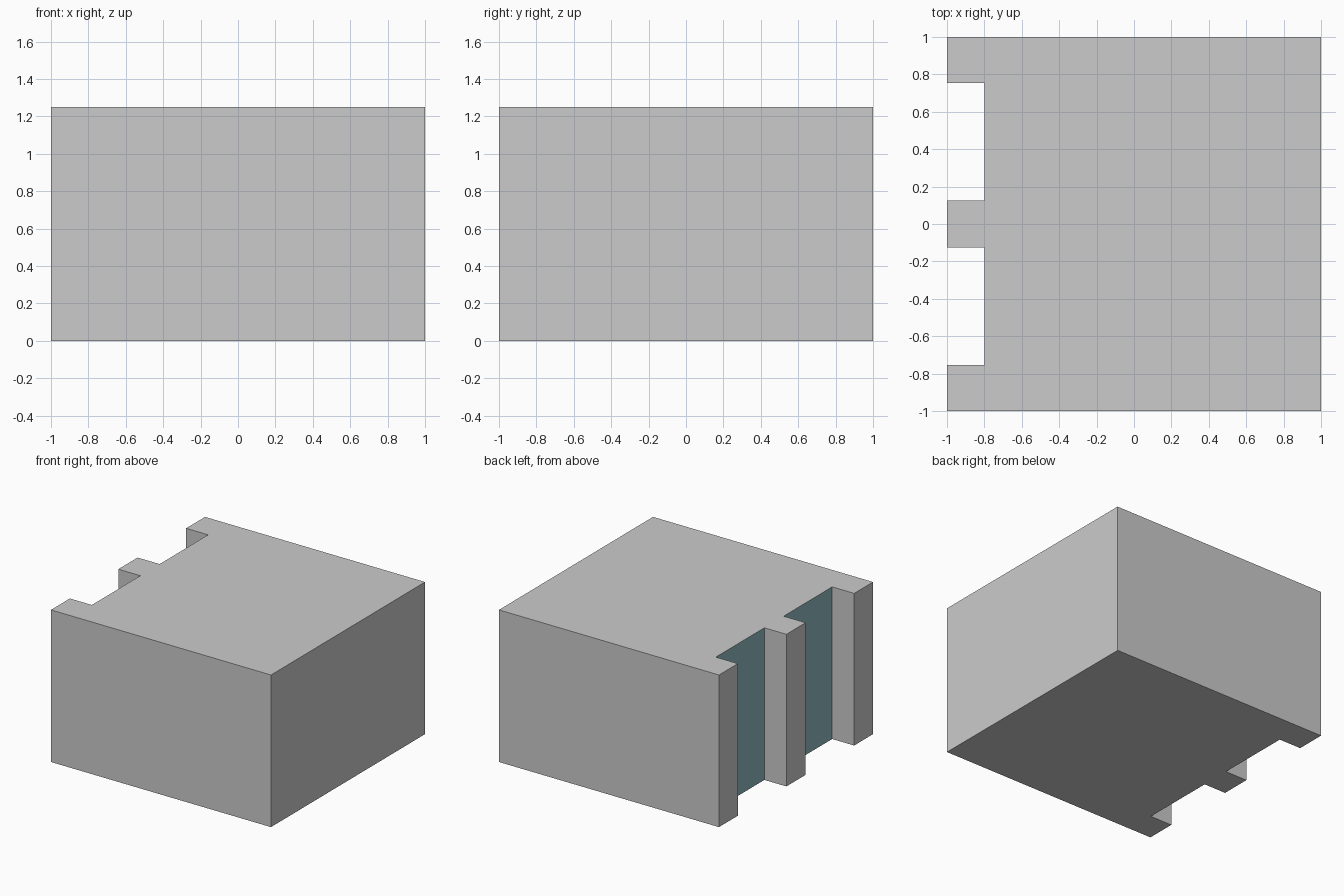
import bpy, bmesh

if "Cube" in bpy.data.objects:
    bpy.data.objects.remove(bpy.data.objects["Cube"])

HEIGHT = 1.25
FRONT_X, RECESS_X = -1.0, -0.8
SLOT_IN, SLOT_OUT = 0.125, 0.755


def make_object(name, bm):
    mesh = bpy.data.meshes.new(name)
    bm.to_mesh(mesh)
    bm.free()
    obj = bpy.data.objects.new(name, mesh)
    bpy.context.collection.objects.link(obj)
    return obj


# Block body: plan outline with two full-height recesses on the left side
half = [(RECESS_X, SLOT_IN), (RECESS_X, SLOT_OUT), (FRONT_X, SLOT_OUT), (FRONT_X, 1), (1, 1)]
half = [(FRONT_X, SLOT_IN)] + half
outline = half + [(x, -y) for x, y in reversed(half)]

bm = bmesh.new()
base = bm.faces.new([bm.verts.new((x, y, 0)) for x, y in outline])
ext = bmesh.ops.extrude_face_region(bm, geom=[base], use_keep_orig=True)
top_verts = [v for v in ext["geom"] if isinstance(v, bmesh.types.BMVert)]
bmesh.ops.translate(bm, verts=top_verts, vec=(0, 0, HEIGHT))
bmesh.ops.recalc_face_normals(bm, faces=bm.faces[:])

# The backs of the recesses are open in the body and filled by the panes
backs = [f for f in bm.faces if all(abs(v.co.x - RECESS_X) < 1e-4 for v in f.verts)]
bmesh.ops.delete(bm, geom=backs, context="FACES_ONLY")
make_object("block_body", bm)

# Blue panes at the back of each recess
blue = bpy.data.materials.new("blue_pane")
blue.diffuse_color = (0.28, 0.5, 0.53, 1)
blue.use_nodes = True
blue.node_tree.nodes["Principled BSDF"].inputs["Base Color"].default_value = blue.diffuse_color
for side, y0, y1 in (("back", SLOT_IN, SLOT_OUT), ("front", -SLOT_OUT, -SLOT_IN)):
    bm = bmesh.new()
    corners = [(y1, 0), (y0, 0), (y0, HEIGHT), (y1, HEIGHT)]
    bm.faces.new([bm.verts.new((RECESS_X, y, z)) for y, z in corners])
    make_object(f"{side}_window_pane", bm).data.materials.append(blue)
